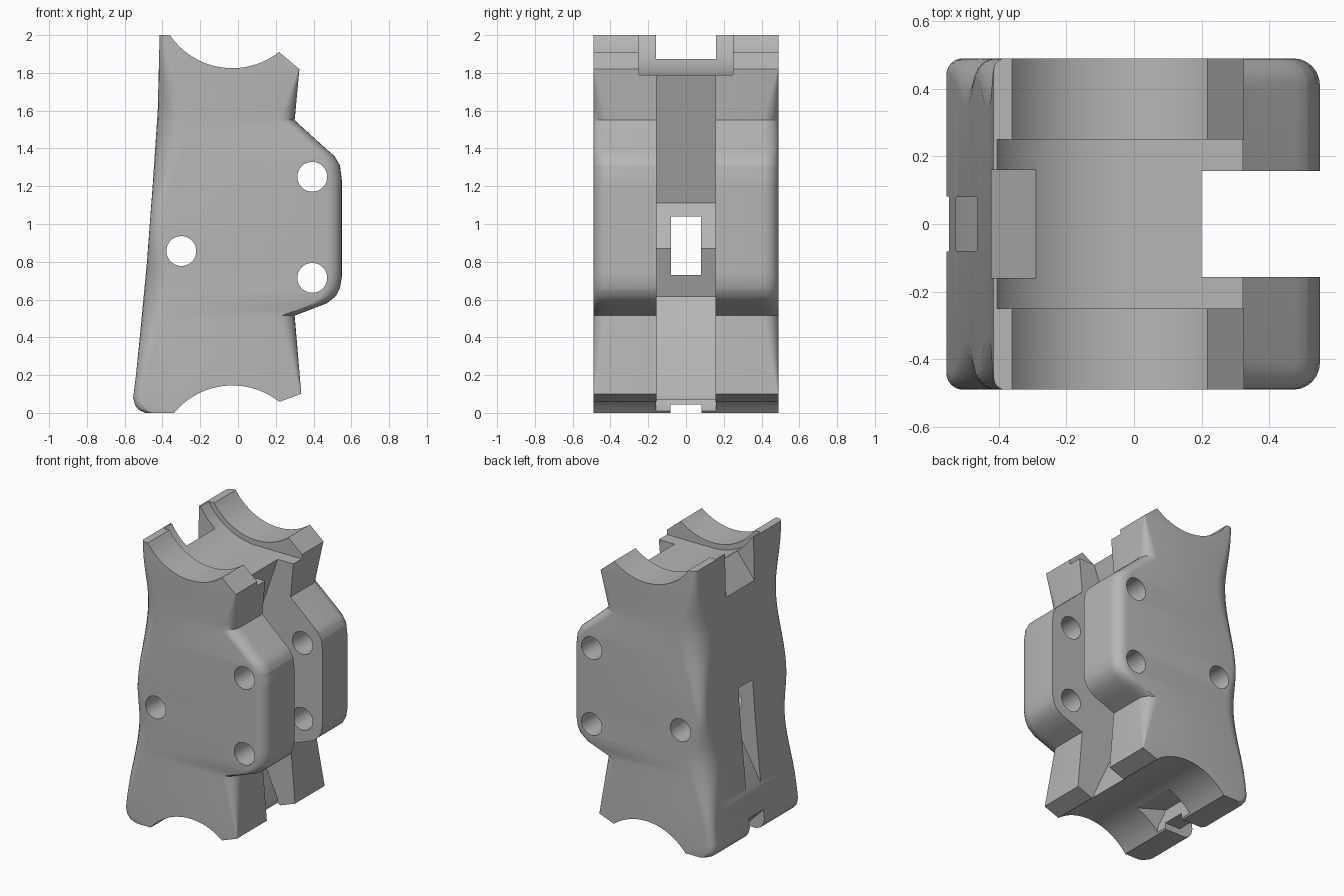
import bpy, bmesh, math

if "Cube" in bpy.data.objects:
    bpy.data.objects.remove(bpy.data.objects["Cube"])

grey = bpy.data.materials.new("plain grey")
grey.use_nodes = True
tone = (0.47, 0.47, 0.47, 1)
grey.diffuse_color = tone
grey.node_tree.nodes["Principled BSDF"].inputs["Base Color"].default_value = tone

HALF = 0.49


def make_object(name, bm):
    bmesh.ops.recalc_face_normals(bm, faces=bm.faces)
    mesh = bpy.data.meshes.new(name)
    bm.to_mesh(mesh)
    bm.free()
    mesh.materials.append(grey)
    obj = bpy.data.objects.new(name, mesh)
    bpy.context.collection.objects.link(obj)
    return obj


def sample(keys, z, smooth=False):
    """Interpolate a value along height."""
    for (z0, a), (z1, b) in zip(keys, keys[1:]):
        if z <= z1:
            t = (z - z0) / (z1 - z0)
            if smooth:
                t = (1 - math.cos(math.pi * t)) / 2
            return a + (b - a) * t
    return keys[-1][1]


# Side outlines and corner radii of the body, by height
left = [(0, -0.49), (0.015, -0.525), (0.04, -0.545), (0.08, -0.555), (0.2, -0.54),
        (0.4, -0.52), (0.8, -0.482), (1.2, -0.452), (1.6, -0.425), (2, -0.415)]
right = [(0, 0.343), (0.1, 0.335), (0.515, 0.30), (0.58, 0.47), (0.62, 0.52),
         (0.66, 0.54), (0.72, 0.55), (1.23, 0.55), (1.31, 0.54), (1.36, 0.51),
         (1.39, 0.475), (1.54, 0.31), (1.55, 0.30), (1.82, 0.325), (2, 0.34)]
left_round = [(0, 0.05), (0.15, 0.05), (0.65, 0.14), (1.0, 0.06), (1.5, 0.15), (2, 0.035)]
right_round = [(0, 0.004), (0.1, 0.004), (0.515, 0.09), (0.6, 0.08),
               (1.4, 0.08), (1.54, 0.09), (1.82, 0.004), (2, 0.004)]


def section(z):
    """Rounded rectangle across the body at one height."""
    pts = []
    steps = 6
    for quarter, (sx, sy) in enumerate([(1, 1), (-1, 1), (-1, -1), (1, -1)]):
        x = sample(right if sx > 0 else left, z)
        r = sample(right_round, z) if sx > 0 else sample(left_round, z, True)
        for i in range(steps + 1):
            a = math.pi / 2 * (quarter + i / steps)
            pts.append((x - sx * r + r * math.cos(a), sy * (HALF - r) + r * math.sin(a), z))
    return pts


# Body lofted through its sections
heights = {round(z, 3) for z, _ in left + right} | {i * 0.05 for i in range(41)}
heights = sorted(heights)
heights = [z for i, z in enumerate(heights) if i == 0 or z - heights[i - 1] > 0.004]
bm = bmesh.new()
rings = [[bm.verts.new(p) for p in section(z)] for z in heights]
for low, high in zip(rings, rings[1:]):
    n = len(low)
    for i in range(n):
        j = (i + 1) % n
        bm.faces.new((low[i], low[j], high[j], high[i]))
bm.faces.new(rings[0])
bm.faces.new(rings[-1])
body = make_object("grip_body", bm)


def cut(name, outline, half_width):
    """Subtract an x-z outline extruded along y."""
    bm = bmesh.new()
    near = [bm.verts.new((x, -half_width, z)) for x, z in outline]
    face = bm.faces.new(near)
    out = bmesh.ops.extrude_face_region(bm, geom=[face])
    moved = [v for v in out["geom"] if isinstance(v, bmesh.types.BMVert)]
    bmesh.ops.translate(bm, verts=moved, vec=(0, 2 * half_width, 0))
    cutter = make_object(name, bm)
    cutter.hide_render = True
    mod = body.modifiers.new(name, "BOOLEAN")
    mod.operation = "DIFFERENCE"
    mod.solver = "EXACT"
    mod.object = cutter
    bpy.ops.object.select_all(action="DESELECT")
    bpy.context.view_layer.objects.active = body
    body.select_set(True)
    bpy.ops.object.modifier_apply(modifier=mod.name)
    bpy.data.objects.remove(cutter)


def circle(x, z, r, n):
    return [(x + r * math.cos(2 * math.pi * i / n), z + r * math.sin(2 * math.pi * i / n))
            for i in range(n)]


# Curved saddles and sloped corners at both ends
cut("top_saddle", circle(-0.03, 2.225, 0.4, 96), 1)
cut("bottom_saddle", circle(-0.03, -0.255, 0.4, 96), 1)
cut("top_corner", [(0.215, 1.913), (0.36, 1.79), (0.6, 1.79), (0.6, 2.1), (0.1, 2.1)], 1)
cut("bottom_corner", [(0.215, 0.057), (0.4, 0.125), (0.6, -0.1), (0.1, -0.1)], 1)

# Wider recess in the top saddle, running out flat to the right
cut("top_recess", circle(-0.03, 2.225, 0.437, 96), 0.25)
cut("top_recess_flat", [(-0.03, 1.788), (0.6, 1.788), (0.6, 2.2), (-0.03, 2.2)], 0.25)

# Central slot with its zigzag floor
cut("lever_slot", [(0.2, 2.3), (0.2, 1.79), (-0.03, 1.11), (0.05, 0.87), (-0.04, 0.615),
                   (0.2, 0.1), (0.2, -0.2), (0.8, -0.2), (0.8, 2.3)], 0.157)

# Narrow window through the left wall
cut("left_window", [(-0.8, 1.04), (0.2, 1.04), (0.2, 0.73), (-0.3, 0.73), (-0.6, 0.2),
                    (-0.8, 0.2)], 0.08)

# Notches at the ends of the left wall
cut("top_notch", [(-0.29, 1.872), (-0.46, 1.65), (-0.7, 1.65), (-0.7, 2.2), (-0.29, 2.2)], 0.159)
cut("bottom_pocket", [(-0.33, -0.05), (-0.33, 0.045), (-0.40, 0.2), (-0.14, 0.12),
                      (-0.14, -0.05)], 0.158)
cut("bottom_notch", [(-0.7, -0.1), (-0.2, -0.1), (-0.2, 0.045), (-0.45, 0.045),
                     (-0.62, 0.22), (-0.7, 0.22)], 0.081)

# Pin holes
for x, z in [(-0.30, 0.857), (0.393, 1.25), (0.393, 0.715)]:
    cut("pin_hole", circle(x, z, 0.079, 40), 1)

bpy.ops.object.shade_smooth_by_angle(angle=math.radians(25))
